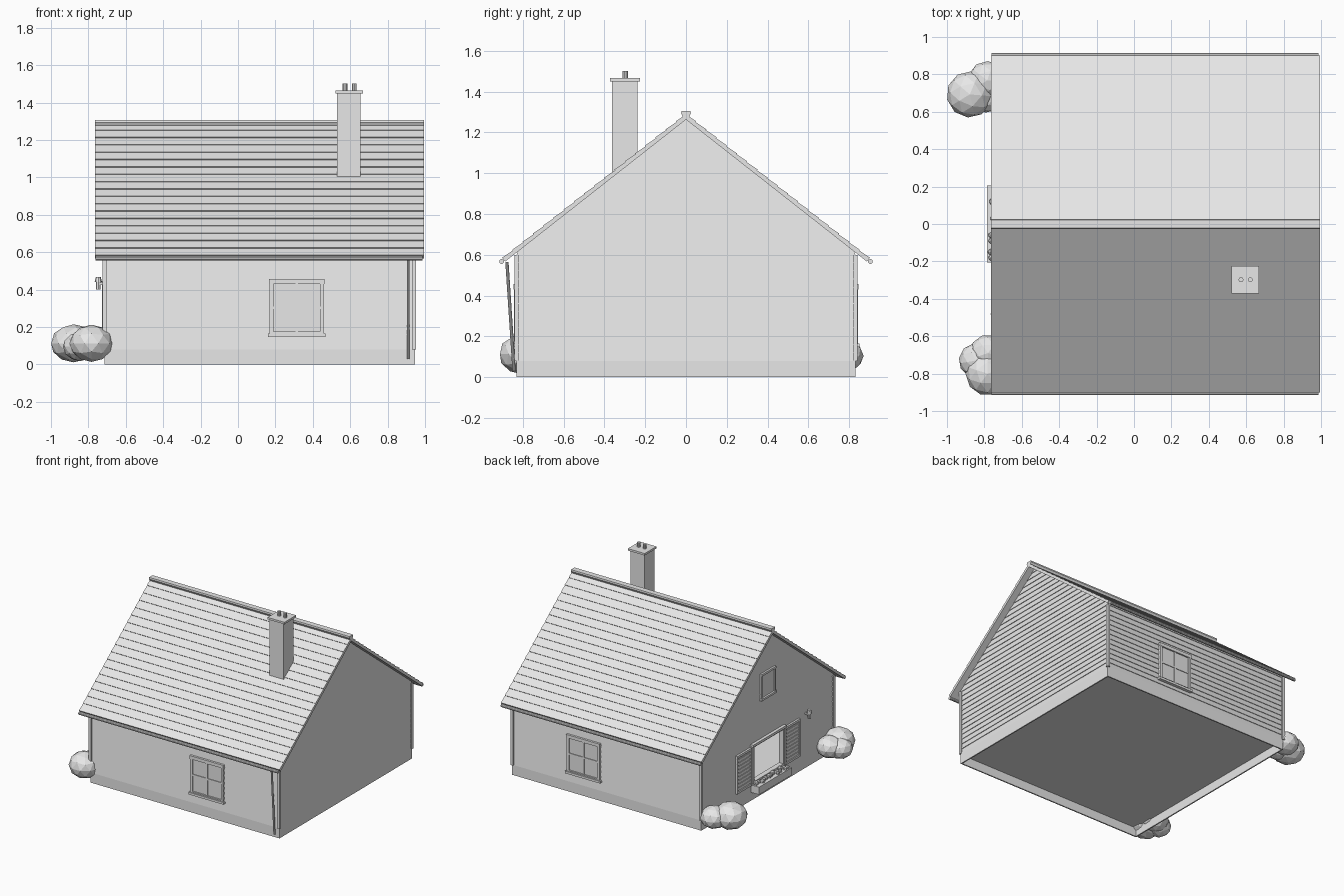
import bpy, bmesh, math, random
from mathutils import Matrix, Vector

if "Cube" in bpy.data.objects:
    bpy.data.objects.remove(bpy.data.objects["Cube"])

random.seed(4)
grey = bpy.data.materials.new("plain_grey")
grey.diffuse_color = (0.8, 0.8, 0.8, 1)
grey.use_nodes = True
grey.node_tree.nodes["Principled BSDF"].inputs["Base Color"].default_value = grey.diffuse_color


def finish(name, bm):
    bmesh.ops.recalc_face_normals(bm, faces=bm.faces)
    me = bpy.data.meshes.new(name)
    bm.to_mesh(me)
    bm.free()
    me.materials.append(grey)
    ob = bpy.data.objects.new(name, me)
    bpy.context.collection.objects.link(ob)
    return ob


def boxes(name, specs, frame=Matrix()):
    """Each spec is (x0, x1, y0, y1, z0, z1), placed in the given frame."""
    bm = bmesh.new()
    for x0, x1, y0, y1, z0, z1 in specs:
        m = Matrix.Translation(((x0 + x1) / 2, (y0 + y1) / 2, (z0 + z1) / 2))
        m = m @ Matrix.Diagonal((x1 - x0, y1 - y0, z1 - z0, 1))
        bmesh.ops.create_cube(bm, size=1, matrix=frame @ m)
    return finish(name, bm)


def tube(name, a, b, r1, r2=None, sides=10):
    a, b = Vector(a), Vector(b)
    m = Matrix.Translation((a + b) / 2) @ (b - a).to_track_quat('Z', 'Y').to_matrix().to_4x4()
    bm = bmesh.new()
    bmesh.ops.create_cone(bm, cap_ends=True, segments=sides, radius1=r1,
                          radius2=r1 if r2 is None else r2, depth=(b - a).length, matrix=m)
    return finish(name, bm)


def prism(name, profile, x0, x1):
    """Extrude a (y, z) outline along x."""
    bm = bmesh.new()
    f = bm.faces.new([bm.verts.new((x0, y, z)) for y, z in profile])
    out = bmesh.ops.extrude_face_region(bm, geom=[f])["geom"]
    bmesh.ops.translate(bm, vec=(x1 - x0, 0, 0),
                        verts=[v for v in out if isinstance(v, bmesh.types.BMVert)])
    bm.faces.new([v for v in f.verts]) if not f.is_valid else None
    return finish(name, bm)


def blobs(name, balls, squash, level):
    bm = bmesh.new()
    for x, y, z, r in balls:
        m = (Matrix.Translation((x, y, z)) @ Matrix.Rotation(random.uniform(0, 6), 4, 'Z')
             @ Matrix.Diagonal((1, 1, squash, 1)))
        bmesh.ops.create_icosphere(bm, subdivisions=level, radius=r, matrix=m)
    return finish(name, bm)


# Main dimensions
WX0, WX1, WY = -0.71, 0.94, 0.825
RX0, RX1 = -0.765, 0.995
SLOPE, UNDER, RIDGE, EAVE = 0.785, 1.263, 1.294, 0.902

# Foundation: a skirt open underneath, with the floor on top
boxes("foundation", [(-0.715, 0.945, y, y + 0.01, 0, 0.08) for y in (-0.83, 0.82)]
      + [(x, x + 0.01, -0.82, 0.82, 0, 0.08) for x in (-0.715, 0.935)])
boxes("floor", [(-0.706, 0.936, -0.821, 0.821, 0.07, 0.08)])

# Clapboard walls: a stack of flared courses, trimmed to the gable slopes
bm = bmesh.new()
rings = []
course, flare = 0.04, 0.005
for i in range(31):
    for z, d in ((0.08 + i * course, flare), (0.08 + (i + 1) * course, 0)):
        rings.append([bm.verts.new(p) for p in (
            (WX0 - d, -WY - d, z), (WX1 + d, -WY - d, z),
            (WX1 + d, WY + d, z), (WX0 - d, WY + d, z))])
for a, b in zip(rings, rings[1:]):
    for k in range(4):
        j = (k + 1) % 4
        bm.faces.new((a[k], a[j], b[j], b[k]))
bm.faces.new(rings[0])
bm.faces.new(rings[-1])
for s in (-1, 1):
    bmesh.ops.bisect_plane(bm, geom=bm.verts[:] + bm.edges[:] + bm.faces[:], clear_outer=True,
                           plane_co=(0, 0, UNDER + 0.004), plane_no=(0, s * SLOPE, 1))
    bmesh.ops.holes_fill(bm, edges=[e for e in bm.edges if e.is_boundary])
walls = finish("clapboard_walls", bm)

# Hollow room and the open picture window in the left gable
cutters = [boxes("room_cutter", [(-0.685, 0.915, -0.8, 0.8, 0.05, 0.57)]),
           boxes("opening_cutter", [(-0.8, -0.6, -0.185, 0.185, 0.145, 0.42)])]
bpy.context.view_layer.objects.active = walls
for c in cutters:
    c.hide_render = True
    mod = walls.modifiers.new("cut", 'BOOLEAN')
    mod.operation, mod.object, mod.solver = 'DIFFERENCE', c, 'EXACT'
    bpy.ops.object.modifier_apply(modifier=mod.name)
    bpy.data.objects.remove(c)

# Corner boards
boxes("corner_boards", [(x, x + 0.022, y, y + 0.022, 0.08, 0.6)
                        for x in (-0.724, 0.93) for y in (-0.84, 0.818)])

# Roof: shingled slope and gutter on each side
n = 18
norm = Vector((SLOPE, 1)).normalized()
for s, side in ((-1, "front"), (1, "back")):
    top = []
    for i in range(n):
        for t, d in ((i / n, 0), ((i + 1) / n, 0.005)):
            y = EAVE * (1 - t)
            top.append((s * (y - norm.x * d), RIDGE - SLOPE * y - norm.y * d))
    top[-1] = (0, RIDGE - 0.006)
    foot = EAVE - 0.015
    prism(side + "_shingles", top + [(0, UNDER), (s * foot, UNDER - SLOPE * foot)], RX0, RX1)
    tube(side + "_gutter", (RX0 + 0.003, s * 0.904, 0.567), (0.987, s * 0.904, 0.567), 0.012)

# Ridge cap
prism("ridge_cap", [(-0.014, 1.275), (0.014, 1.275), (0.024, 1.294), (0.022, 1.306),
                    (-0.022, 1.306), (-0.024, 1.294)], RX0, RX1)

# Downpipe leaning from the gutter to the wall foot
tube("downpipe", (0.91, -0.878, 0.565), (0.91, -0.843, 0.03), 0.008)

# Chimney with cap and two pots
boxes("chimney", [(0.53, 0.655, -0.362, -0.237, 0.95, 1.455)])
boxes("chimney_cap", [(0.52, 0.668, -0.372, -0.225, 1.45, 1.466)])
for x in (0.572, 0.622):
    tube("chimney_pot", (x, -0.298, 1.465), (x, -0.298, 1.502), 0.013)


def wall_frame(u_dir, out_dir, origin):
    u, o = Vector(u_dir), Vector(out_dir)
    m = Matrix((u, o, (0, 0, 1))).transposed().to_4x4()
    return Matrix.Translation(origin) @ m


# Matching cross-bar windows on the front and back walls
for s, side in ((-1, "front"), (1, "back")):
    f = wall_frame((1, 0, 0), (0, s, 0), (0.314, s * WY, 0))
    boxes(side + "_window_glass", [(-0.127, 0.127, 0, 0.008, 0.17, 0.435)], f)
    boxes(side + "_window_frame", [
        (-0.145, -0.125, 0, 0.018, 0.165, 0.432), (0.125, 0.145, 0, 0.018, 0.165, 0.432),
        (-0.125, 0.125, 0, 0.018, 0.165, 0.175), (-0.148, 0.148, 0, 0.02, 0.43, 0.456),
        (-0.154, 0.154, 0, 0.026, 0.148, 0.166)], f)
    boxes(side + "_window_bars", [(-0.007, 0.007, 0, 0.014, 0.173, 0.432),
                                  (-0.125, 0.125, 0, 0.013, 0.297, 0.31)], f)

# Left gable: picture window frame, attic window, shutters
g = wall_frame((0, 1, 0), (-1, 0, 0), (WX0, 0, 0))
boxes("picture_window_frame", [
    (-0.2, -0.183, -0.02, 0.018, 0.13, 0.43), (0.183, 0.2, -0.02, 0.018, 0.13, 0.43),
    (-0.185, 0.185, -0.02, 0.018, 0.13, 0.147), (-0.185, 0.185, -0.02, 0.018, 0.418, 0.43),
    (-0.21, 0.21, 0, 0.028, 0.428, 0.447)], g)
boxes("attic_window_glass", [(-0.075, 0.075, 0, 0.01, 0.765, 0.945)], g)
boxes("attic_window_frame", [
    (-0.09, -0.075, 0, 0.018, 0.755, 0.955), (0.075, 0.09, 0, 0.018, 0.755, 0.955),
    (-0.09, 0.09, 0, 0.02, 0.943, 0.96), (-0.095, 0.095, 0, 0.024, 0.75, 0.766)], g)
for s in (-1, 1):
    m = g @ Matrix.Translation((s * 0.305, 0, 0))
    parts = [(-0.092, 0.092, 0, 0.01, 0.125, 0.425)]
    parts += [(u, u + 0.015, 0, 0.018, 0.125, 0.425) for u in (-0.092, 0.077)]
    parts += [(-0.077, 0.077, 0, 0.018, z, z + 0.018) for z in (0.125, 0.407)]
    parts += [(-0.077, 0.077, 0, 0.015, 0.153 + k * 0.028, 0.169 + k * 0.028) for k in range(9)]
    boxes("shutter", parts, m)

# Flower box with small blooms
boxes("flower_box", [(-0.205, 0.205, 0.005, 0.075, 0.065, 0.125)], g)
blobs("flowers", [(-0.75 + random.uniform(-0.02, 0.012), -0.18 + k * 0.03,
                   0.13 + random.uniform(0, 0.012), random.uniform(0.015, 0.022))
                  for k in range(13)], 1, 1)

# Wall lantern
boxes("lantern_bracket", [(-0.487, -0.473, 0, 0.04, 0.425, 0.437)], g)
tube("lantern_body", (-0.747, -0.48, 0.4), (-0.747, -0.48, 0.447), 0.013, sides=8)
tube("lantern_cap", (-0.747, -0.48, 0.44), (-0.747, -0.48, 0.468), 0.02, 0.013, sides=8)

# Bushes at the left corners
blobs("front_bush", [(-0.783, -0.8, 0.113, 0.118), (-0.845, -0.73, 0.095, 0.092),
                     (-0.78, -0.69, 0.105, 0.099)], 0.84, 2)
blobs("back_bush", [(-0.878, 0.693, 0.113, 0.124), (-0.785, 0.768, 0.105, 0.103),
                    (-0.79, 0.68, 0.09, 0.085)], 0.82, 2)
